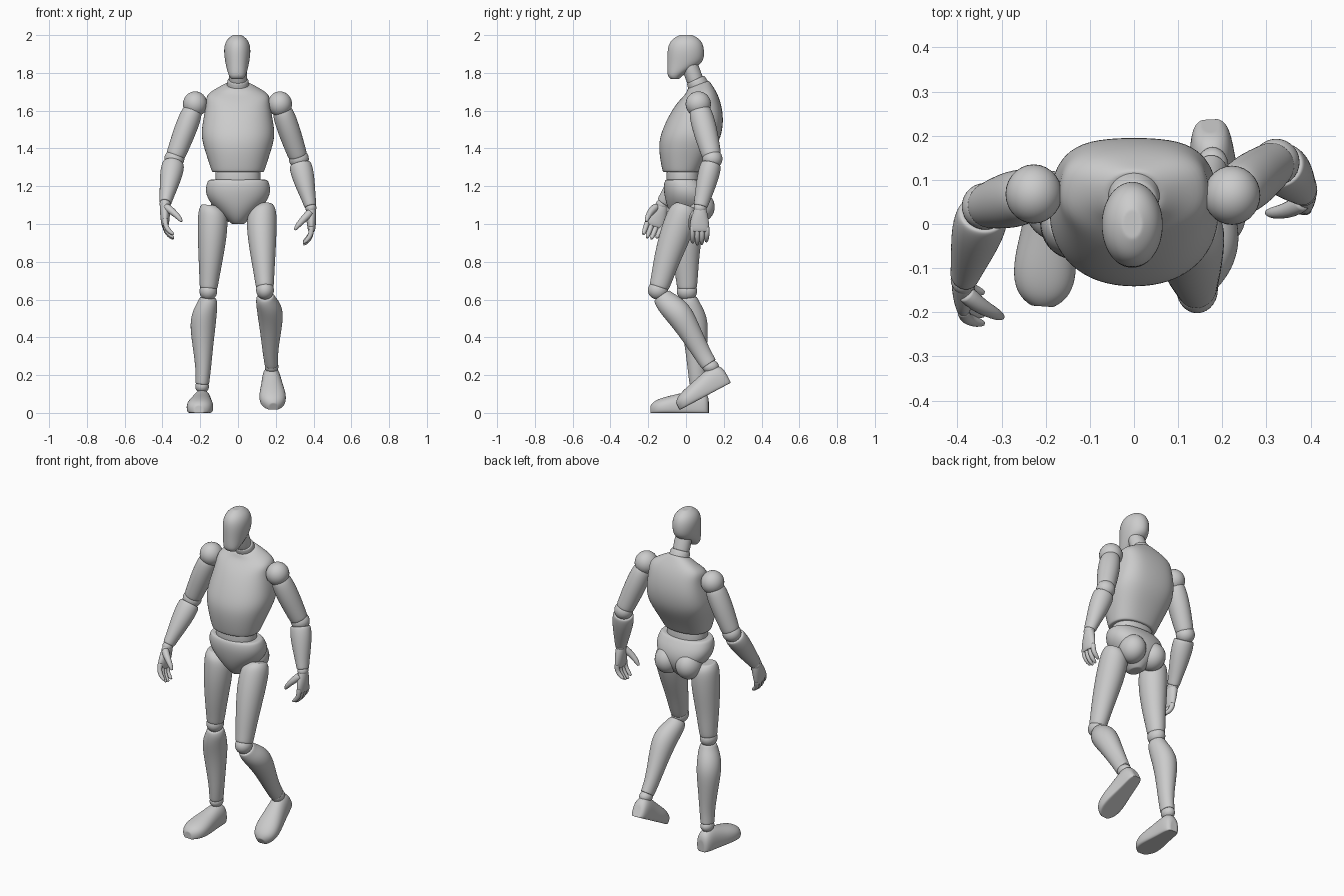
import bpy, bmesh, math
from mathutils import Vector as V, Matrix

if "Cube" in bpy.data.objects:
    bpy.data.objects.remove(bpy.data.objects["Cube"])


def loft(name, rings, n=16, level=2, floor=None, mat=None):
    """rings: (centre, half-axis U, half-axis V, exponent for +V side, exponent for -V side)"""
    bm = bmesh.new()
    first, last = rings[0], rings[-1]
    shrink = lambda r: (r[0], r[1] * 0.88, r[2] * 0.88, r[3], r[4])
    loops = []
    for c, u, v, ea, eb in [shrink(first)] + rings + [shrink(last)]:
        loop = []
        for i in range(n):
            a = 2 * math.pi * i / n
            ca, sa = math.cos(a), math.sin(a)
            e = 2 / (ea if sa > 0 else eb)
            p = c + u * math.copysign(abs(ca) ** e, ca) + v * math.copysign(abs(sa) ** e, sa)
            if floor is not None:
                p.z = max(p.z, floor)
            loop.append(bm.verts.new(p))
        loops.append(loop)
    for a, b in zip(loops, loops[1:]):
        for i in range(n):
            j = (i + 1) % n
            bm.faces.new((a[i], a[j], b[j], b[i]))
    bm.faces.new(loops[0])
    bm.faces.new(loops[-1])
    if mat:
        bm.transform(mat)
    bmesh.ops.recalc_face_normals(bm, faces=bm.faces)
    for f in bm.faces:
        f.smooth = True
    me = bpy.data.meshes.new(name)
    bm.to_mesh(me)
    bm.free()
    ob = bpy.data.objects.new(name, me)
    bpy.context.collection.objects.link(ob)
    m = ob.modifiers.new("smooth", "SUBSURF")
    m.levels = m.render_levels = level
    return ob


def body(name, rows, x=0.0):
    """Stacked rings: z, y front, y back, half width, tilt, front exponent, back exponent"""
    loft(name, [(V((x, (a + b) / 2, z)), V((w, 0, 0)), V((0, (b - a) / 2, t)), eb, ef)
                for z, a, b, w, t, ef, eb in rows], n=20)


def limb(name, p0, p1, prof, front=(0, -1, 0), n=16, level=2):
    """prof: t, side radius, front radius, side offset, front offset"""
    p0, p1 = V(p0), V(p1)
    d = (p1 - p0).normalized()
    f = V(front)
    f = (f - d * f.dot(d)).normalized()
    s = d.cross(f)
    loft(name, [(p0.lerp(p1, t) + s * os + f * of, s * rs, f * rf, 2, 2)
                for t, rs, rf, os, of in prof], n, level)


def ball(name, c, r):
    bm = bmesh.new()
    bmesh.ops.create_uvsphere(bm, u_segments=28, v_segments=18, radius=1)
    bm.transform(Matrix.Translation(c) @ Matrix.Diagonal((*r, 1)))
    for f in bm.faces:
        f.smooth = True
    me = bpy.data.meshes.new(name)
    bm.to_mesh(me)
    bm.free()
    bpy.context.collection.objects.link(bpy.data.objects.new(name, me))


# Head and neck
body("head", [(1.768, -.082, -.035, .032, 0, 2.3, 2), (1.785, -.096, -.015, .045, .004, 2.3, 2),
              (1.815, -.1, .045, .055, .012, 2.3, 2), (1.85, -.1, .09, .063, .004, 2.2, 2),
              (1.90, -.1, .099, .071, 0, 2.1, 2), (1.945, -.096, .094, .07, 0, 2, 2),
              (1.98, -.075, .075, .054, 0, 2, 2), (2.0, -.035, .035, .024, 0, 2, 2)], x=-.004)
limb("neck_lower", (0, .085, 1.69), (0, .05, 1.765),
     [(0, .064, .06, 0, 0), (.5, .06, .058, 0, 0), (.9, .058, .054, 0, 0), (1, .053, .05, 0, 0)])
limb("neck_upper", (0, .052, 1.75), (0, .015, 1.85), [(0, .05, .046, 0, 0), (1, .05, .046, 0, 0)])

# Torso, waist, pelvis
body("torso", [(1.275, -.122, .085, .138, 0, 2.2, 2.3), (1.285, -.127, .09, .143, 0, 2.2, 2.3),
               (1.35, -.14, .125, .164, 0, 2.2, 2.5), (1.42, -.146, .168, .187, 0, 2.2, 2.6),
               (1.48, -.135, .192, .198, 0, 2.2, 2.8), (1.56, -.1, .2, .185, 0, 2.2, 3),
               (1.635, -.058, .187, .17, .005, 2.3, 3), (1.683, -.02, .165, .172, .012, 2.4, 2.8),
               (1.712, -.0, .142, .12, .02, 2.2, 2.4), (1.738, .008, .122, .07, .022, 2, 2)])
body("waist", [(1.2, -.105, .08, .122, 0, 2.2, 2.2), (1.29, -.105, .075, .122, 0, 2.2, 2.2)])
body("pelvis", [(1.0, -.035, .06, .034, 0, 2, 2), (1.025, -.065, .09, .06, 0, 2, 2),
                (1.075, -.095, .125, .115, 0, 2, 2.2), (1.13, -.112, .135, .163, 0, 2.2, 2.3),
                (1.18, -.12, .122, .175, 0, 2.2, 2.3), (1.215, -.118, .1, .167, 0, 2.2, 2.3),
                (1.235, -.11, .085, .158, 0, 2.2, 2.3)])
for s, side in ((-1, "right"), (1, "left")):
    ball(side + "_buttock", (s * .07, .07, 1.09), (.073, .082, .082))

# Legs: hip, knee and ankle points; o is the outward sign along the side axis
FOOT = [(.055, .022, .07), (.048, .038, .1), (.02, .048, .125), (-.03, .053, .122), (-.09, .062, .105),
        (-.15, .072, .092), (-.2, .07, .078), (-.235, .052, .062), (-.252, .026, .042)]
legs = (("right", 1, (-.125, .005, 1.09), (-.157, .005, .645), (-.19, .065, .14), (-4, 0)),
        ("left", -1, (.118, -.005, 1.09), (.143, -.148, .65), (.178, .13, .245), (3, 28)))
for side, o, hip, knee, ankle, (yaw, pitch) in legs:
    hip, knee, ankle = V(hip), V(knee), V(ankle)
    limb(side + "_thigh", hip, knee,
         [(-.02, .045, .05, o * .025, 0), (.03, .07, .075, o * .012, 0), (.12, .082, .085, o * .004, 0),
          (.35, .079, .085, 0, .004), (.65, .064, .07, 0, .006), (.88, .052, .058, 0, 0),
          (.97, .048, .053, 0, 0)])
    ball(side + "_knee", knee, (.047, .054, .05))
    limb(side + "_shin", knee, ankle,
         [(.07, .044, .05, 0, 0), (.12, .054, .058, 0, 0), (.22, .066, .071, o * .012, -.01),
          (.36, .07, .074, o * .018, -.02), (.55, .058, .062, o * .012, -.015),
          (.8, .042, .05, 0, -.004), (.93, .038, .046, 0, 0), (.97, .037, .045, 0, 0)])
    ball(side + "_ankle", ankle, (.036, .044, .036))
    mat = (Matrix.Translation(ankle) @ Matrix.Rotation(math.radians(yaw), 4, "Z")
           @ Matrix.Rotation(math.radians(pitch), 4, "X") @ Matrix.Translation((0, 0, -.14 if pitch == 0 else -.125)))
    loft(side + "_foot", [(V((0, y, h * .36)), V((w, 0, 0)), V((0, 0, h * .64)), 2.2, 2.6)
                          for y, w, h in FOOT], n=20, floor=0, mat=mat)


def tube(name, pts, radii, front):
    """Bent finger with rounded tip"""
    rings = []
    for i, (p, r) in enumerate(zip(pts, radii)):
        d = (pts[min(i + 1, len(pts) - 1)] - pts[max(i - 1, 0)]).normalized()
        f = (front - d * front.dot(d)).normalized()
        rings.append((p, d.cross(f) * r, f * r, 2, 2))
    loft(name, rings, n=10, level=1)


def hand(side, wrist, down, inward):
    down, inward = V(down).normalized(), V(inward)
    front = V((0, -1, 0))
    front = (front - down * front.dot(down)).normalized()
    at = lambda d, i, f: wrist + down * d + inward * i + front * f
    limb(side + "_palm", at(0, 0, 0), at(.12, 0, 0),
         [(0, .026, .032, 0, 0), (.3, .028, .042, 0, 0), (.65, .025, .052, 0, .002),
          (.95, .021, .052, 0, 0), (1.05, .015, .046, 0, 0)], front)
    for k, ln in enumerate((.93, 1.03, 1.0, .84)):
        f = .039 - .026 * k
        pts = [at(.1 + a * ln, i, f * w) for a, i, w in
               ((0, 0, 1), (.035, .002, 1), (.06, .012, .97), (.083, .032, .94), (.092, .046, .92))]
        tube(f"{side}_finger_{k + 1}", pts, (.015, .0145, .014, .012, .006), front)
    pts = [at(d, i, f) for d, i, f in ((.025, .005, .025), (.05, .03, .04), (.075, .055, .046),
                                       (.1, .077, .048), (.117, .088, .047))]
    tube(side + "_thumb", pts, (.022, .021, .017, .014, .007), front)


# Arms: shoulder, elbow, wrist points and hand direction
arms = (("right", (-.227, .068, 1.635), (-.337, .04, 1.345), (-.386, -.125, 1.105), (0, -.36, -.93), (1, 0, 0)),
        ("left", (.222, .065, 1.635), (.322, .14, 1.345), (.386, .075, 1.085), (.03, -.02, -1), (-1, 0, 0)))
for side, sh, el, wr, down, inward in arms:
    sh, el, wr = V(sh), V(el), V(wr)
    ball(side + "_shoulder", sh, (.064, .067, .067))
    limb(side + "_upper_arm", sh, el,
         [(.1, .05, .056, 0, 0), (.2, .059, .064, 0, 0), (.45, .061, .066, 0, 0), (.7, .057, .06, 0, 0),
          (.9, .053, .054, 0, 0), (.95, .05, .051, 0, 0)])
    ball(side + "_elbow", el, (.053, .053, .052))
    limb(side + "_forearm", el, wr,
         [(.1, .055, .052, 0, 0), (.14, .061, .057, 0, 0), (.32, .062, .059, 0, 0), (.6, .05, .052, 0, 0),
          (.85, .037, .042, 0, 0), (.97, .033, .038, 0, 0)])
    ball(side + "_wrist", wr, (.029, .034, .03))
    hand(side, wr, down, inward)
